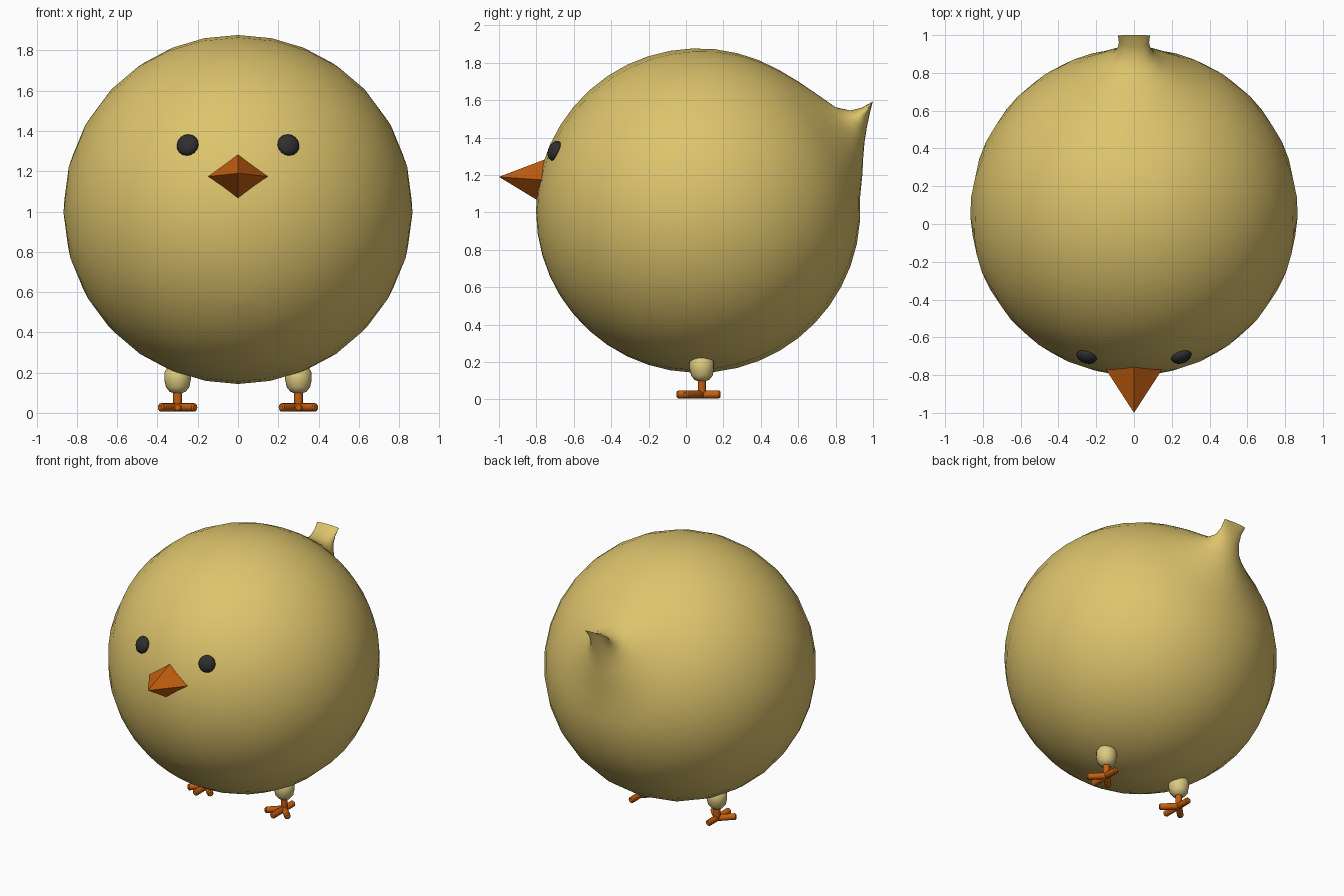
import bpy, bmesh, math
from mathutils import Vector

cube = bpy.data.objects.get("Cube")
if cube:
    bpy.data.objects.remove(cube, do_unlink=True)


def material(name, rgb):
    m = bpy.data.materials.new(name)
    m.use_nodes = True
    m.diffuse_color = (*rgb, 1)
    m.node_tree.nodes["Principled BSDF"].inputs["Base Color"].default_value = (*rgb, 1)
    return m


YELLOW = material("soft yellow", (0.72, 0.55, 0.15))
PALE = material("pale yellow", (0.72, 0.59, 0.22))
ORANGE = material("orange", (0.56, 0.115, 0.005))
BLACK = material("charcoal", (0.028, 0.028, 0.03))


def finish(bm, name, mat, smooth=40):
    bmesh.ops.recalc_face_normals(bm, faces=bm.faces)
    mesh = bpy.data.meshes.new(name)
    bm.to_mesh(mesh)
    bm.free()
    mesh.materials.append(mat)
    ob = bpy.data.objects.new(name, mesh)
    bpy.context.collection.objects.link(ob)
    if smooth:
        bpy.ops.object.select_all(action='DESELECT')
        ob.select_set(True)
        bpy.context.view_layer.objects.active = ob
        bpy.ops.object.shade_smooth_by_angle(angle=math.radians(smooth))
    return ob


def loft(name, rings, mat, smooth=40):
    """Skin a list of point rings and close both ends."""
    bm = bmesh.new()
    rows = [[bm.verts.new(p) for p in ring] for ring in rings]
    n = len(rows[0])
    for a, b in zip(rows, rows[1:]):
        for i in range(n):
            j = (i + 1) % n
            bm.faces.new((a[i], a[j], b[j], b[i]))
    bm.faces.new(rows[0])
    bm.faces.new(rows[-1])
    return finish(bm, name, mat, smooth)


def lathe(name, profile, origin, axis, mat, sides=16):
    """Turn (radius, distance) pairs around an axis."""
    q = Vector(axis).to_track_quat('Z', 'Y')
    turns = [2 * math.pi * i / sides for i in range(sides)]
    rings = [[Vector(origin) + q @ Vector((r * math.cos(t), r * math.sin(t), d))
              for t in turns] for r, d in profile]
    return loft(name, rings, mat)


# Round body: rings around the tail axis, then drawn out to a flat tail tip
CENTRE, R, SIDES = Vector((0, 0.065, 1.01)), 0.867, 28
TILT = 32


def on_body(deg):
    a = math.radians(deg)
    return CENTRE + R * Vector((0, math.cos(a), math.sin(a)))


sections = [(on_body(TILT + t), on_body(TILT - t), R * math.sin(math.radians(t)))
            for t in [179] + list(range(172, 27, -8))]
tail = [(0.60, 1.70, 0.943, 1.20, 0.275), (0.71, 1.625, 0.948, 1.30, 0.18),
        (0.80, 1.562, 0.955, 1.38, 0.12), (0.88, 1.545, 0.968, 1.46, 0.088),
        (0.94, 1.56, 0.983, 1.53, 0.080), (1.0, 1.593, 0.996, 1.582, 0.085)]
sections += [(Vector((0, a, b)), Vector((0, c, d)), w) for a, b, c, d, w in tail]
rings = []
for top, low, w in sections:
    mid, half = (top + low) / 2, (top - low) / 2
    rings.append([mid + half * math.cos(t) + Vector((w * math.sin(t), 0, 0))
                  for t in (2 * math.pi * i / SIDES for i in range(SIDES))])
loft("body_with_tail", rings, YELLOW)

# Faceted four-sided beak
bm = bmesh.new()
base = [bm.verts.new(p) for p in ((0.165, -0.745, 1.172), (0, -0.745, 1.287),
                                  (-0.165, -0.745, 1.172), (0, -0.745, 1.035))]
tip = bm.verts.new((0, -1, 1.19))
for i in range(4):
    bm.faces.new((base[i], base[(i + 1) % 4], tip))
bm.faces.new(base)
finish(bm, "beak", ORANGE, 0)

THIGH = [(0.012, 0.095), (0.04, 0.105), (0.058, 0.128), (0.066, 0.165),
         (0.066, 0.2), (0.052, 0.223), (0.015, 0.228)]


def toe_profile(length):
    return [(0.014, -0.01), (0.021, 0), (0.021, length - 0.008), (0.014, length)]


for side, s in (("left", 1), ("right", -1)):
    # Flattened eye lying on the body surface
    x, z = 0.25 * s, 1.33
    y = CENTRE.y - math.sqrt(R ** 2 - x ** 2 - (z - CENTRE.z) ** 2)
    spot = Vector((x, y, z))
    eye = [(0.056 * math.sin(a), -0.034 * math.cos(a))
           for a in (math.pi * (i + 0.15) / 8.3 for i in range(9))]
    lathe(side + "_eye", eye, spot, spot - CENTRE, BLACK)

    # Leg and four-toed foot
    foot = Vector((0.3 * s, 0.085, 0))
    lathe(side + "_thigh", THIGH, foot, (0, 0, 1), PALE)
    lathe(side + "_shin", [(0.022, 0.02), (0.022, 0.11)], foot, (0, 0, 1), ORANGE, 12)
    ankle = foot + Vector((0, 0, 0.027))
    for label, d, length in (("front", (0, -1, 0), 0.135), ("outer", (s, -1, 0), 0.125),
                             ("inner", (-s, -1, 0), 0.125), ("back", (0, 1, 0), 0.1)):
        lathe(f"{side}_{label}_toe", toe_profile(length), ankle, d, ORANGE, 12)
